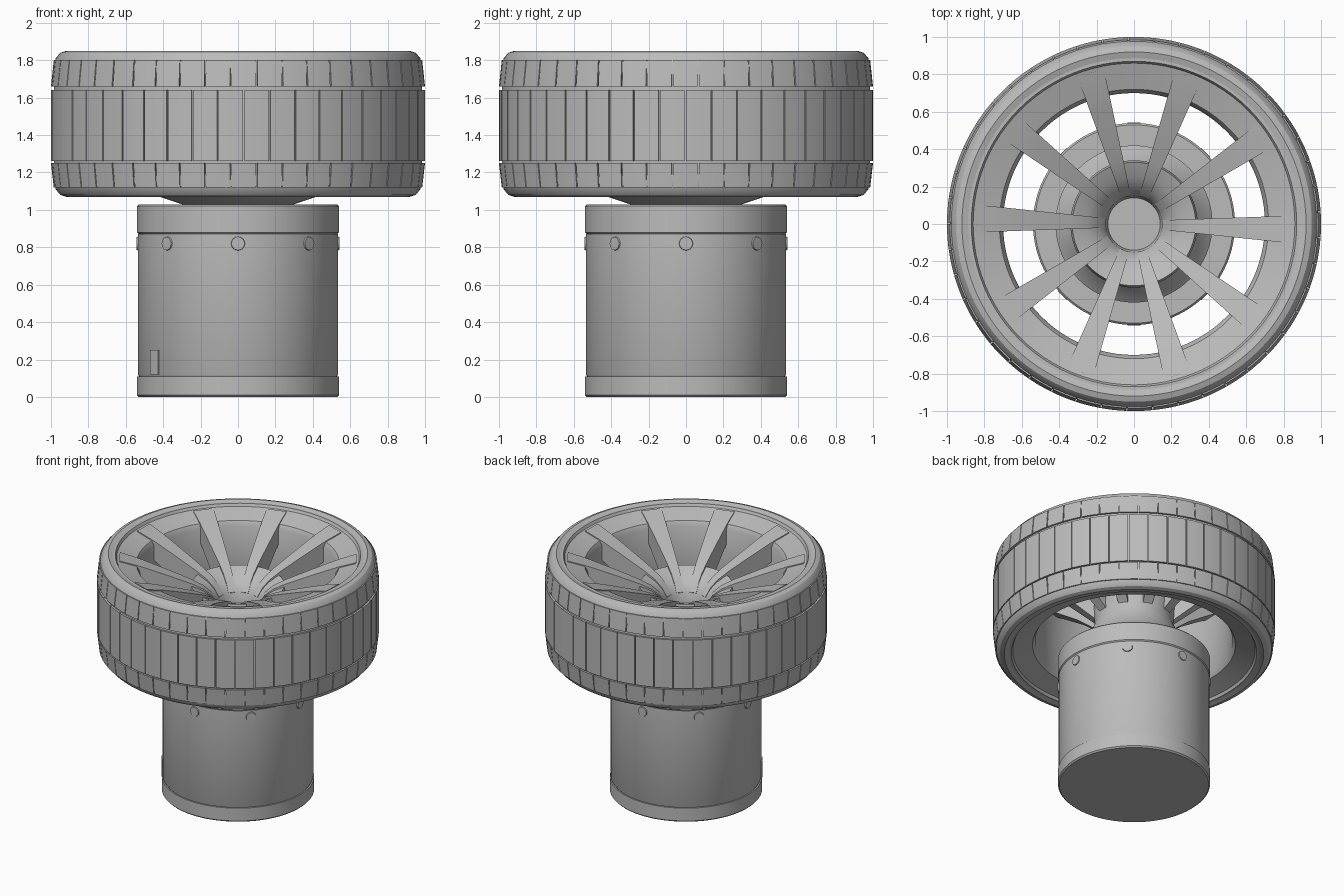
import bpy, bmesh, math

cube = bpy.data.objects.get("Cube")
if cube:
    bpy.data.objects.remove(cube, do_unlink=True)

grey = bpy.data.materials.new("plain_grey")
grey.use_nodes = True
grey.diffuse_color = (0.5, 0.5, 0.5, 1)
shader = next(n for n in grey.node_tree.nodes if n.type == 'BSDF_PRINCIPLED')
shader.inputs["Base Color"].default_value = (0.5, 0.5, 0.5, 1)
shader.inputs["Roughness"].default_value = 0.7


def finish(bm, name):
    bmesh.ops.remove_doubles(bm, verts=bm.verts, dist=1e-5)
    bmesh.ops.recalc_face_normals(bm, faces=bm.faces)
    mesh = bpy.data.meshes.new(name)
    bm.to_mesh(mesh)
    bm.free()
    mesh.materials.append(grey)
    obj = bpy.data.objects.new(name, mesh)
    bpy.context.collection.objects.link(obj)
    bpy.ops.object.select_all(action='DESELECT')
    obj.select_set(True)
    bpy.context.view_layer.objects.active = obj
    bpy.ops.object.shade_smooth_by_angle(angle=math.radians(30))


def sweep(bm, profile, start, end, steps, closed=True):
    """Turn an (r, z) profile about the z axis; cap the ends of partial turns."""
    full = abs(end - start) > 359.9
    rings = []
    for i in range(steps if full else steps + 1):
        a = math.radians(start + (end - start) * i / steps)
        rings.append([bm.verts.new((r * math.cos(a), r * math.sin(a), z)) for r, z in profile])
    n = len(profile)
    for i in range(steps):
        p, q = rings[i], rings[(i + 1) % len(rings)]
        for j in range(n if closed else n - 1):
            k = (j + 1) % n
            bm.faces.new((p[j], q[j], q[k], p[k]))
    if not full:
        bm.faces.new(rings[0])
        bm.faces.new(rings[-1])


def lathe(name, profile, closed=True, steps=96):
    bm = bmesh.new()
    sweep(bm, profile, 0, 360, steps, closed)
    bmesh.ops.dissolve_degenerate(bm, dist=1e-5, edges=bm.edges)
    finish(bm, name)


# Tyre carcass with rounded shoulders
MID = 1.46
half = [(0.985, 0), (0.985, 0.3), (0.975, 0.35), (0.95, 0.38), (0.92, 0.39), (0.87, 0.375)]
upper = [(r, MID + h) for r, h in half]
lower = [(r, MID - h) for r, h in reversed(half[1:])]
lathe("tyre", lower + upper)

# Tread blocks in three rows, staggered
bm = bmesh.new()
rows = [(1.26, 1.64, 1.0, 1.0, 0), (1.66, 1.80, 1.0, 0.985, 4), (1.12, 1.25, 0.985, 1.0, 4)]
for low, high, r_low, r_high, shift in rows:
    for i in range(45):
        a = shift + i * 8
        sweep(bm, [(0.975, low), (r_low, low), (r_high, high), (0.975, high)], a, a + 7.6, 3)
finish(bm, "tread_blocks")

# Rim: lips and shallow sloping faces mirrored about the middle, with an inner barrel
rim_half = [(0.90, 0.38), (0.87, 0.38), (0.86, 0.36), (0.72, 0.315), (0.70, 0.28)]
rim_outer = [(0.76, 0.18), (0.89, 0.25)]
lathe("rim", [(r, MID + h) for r, h in rim_half]
      + [(r, MID - h) for r, h in reversed(rim_half)]
      + [(r, MID - h) for r, h in reversed(rim_outer)]
      + [(r, MID + h) for r, h in rim_outer])

# Hub: trumpet mouth with a sunken round centre and a flared foot on the motor
lathe("hub", [(0, 1.40), (0.14, 1.40), (0.15, 1.47), (0.19, 1.53), (0.25, 1.575), (0.33, 1.61),
              (0.34, 1.57), (0.29, 1.48), (0.28, 1.30), (0.33, 1.16), (0.42, 1.08), (0.42, 1.07),
              (0.30, 1.03), (0, 1.03)], closed=False, steps=64)

# Ten curved spokes running from the trumpet mouth to the rim
bm = bmesh.new()
outline = [(0.15, 1.48), (0.19, 1.54), (0.25, 1.59), (0.34, 1.635), (0.50, 1.70), (0.64, 1.755),
           (0.72, 1.785), (0.84, 1.822), (0.84, 1.77), (0.72, 1.64), (0.62, 1.58),
           (0.46, 1.48), (0.27, 1.33)]
for i in range(10):
    a = math.radians(34 + 36 * i)
    c, s = math.cos(a), math.sin(a)
    sides = []
    for sign in (-1, 1):
        side = []
        for r, z in outline:
            w = sign * (0.015 + 0.07 * r)
            side.append(bm.verts.new((r * c - w * s, r * s + w * c, z)))
        sides.append(side)
        bm.faces.new(side)
    for j in range(len(outline)):
        k = (j + 1) % len(outline)
        bm.faces.new((sides[0][j], sides[0][k], sides[1][k], sides[1][j]))
finish(bm, "spokes")

# Motor: bottom cap, can and top cap with fine seams
lathe("motor_base", [(0, 0), (0.53, 0), (0.54, 0.01), (0.54, 0.11), (0, 0.11)], closed=False)
lathe("motor_can", [(0, 0.11), (0.53, 0.11), (0.535, 0.12), (0.535, 0.87), (0, 0.87)], closed=False)
lathe("motor_cap", [(0, 0.87), (0.53, 0.87), (0.54, 0.88), (0.54, 1.02), (0.53, 1.03), (0, 1.03)],
      closed=False)

# Screws around the top of the can
bm = bmesh.new()
for i in range(8):
    a = math.radians(45 * i)
    c, s = math.cos(a), math.sin(a)
    head = bmesh.ops.create_cone(bm, cap_ends=True, segments=16, radius1=0.04, radius2=0.035, depth=0.02)
    for v in head["verts"]:
        x, y, z = v.co
        r = 0.532 + z
        v.co = (r * c - x * s, r * s + x * c, 0.82 + y)
finish(bm, "screws")

# Cable socket low on the can
bm = bmesh.new()
sweep(bm, [(0.50, 0.12), (0.543, 0.12), (0.543, 0.25), (0.50, 0.25)], 210, 218, 4)
finish(bm, "cable_socket")
